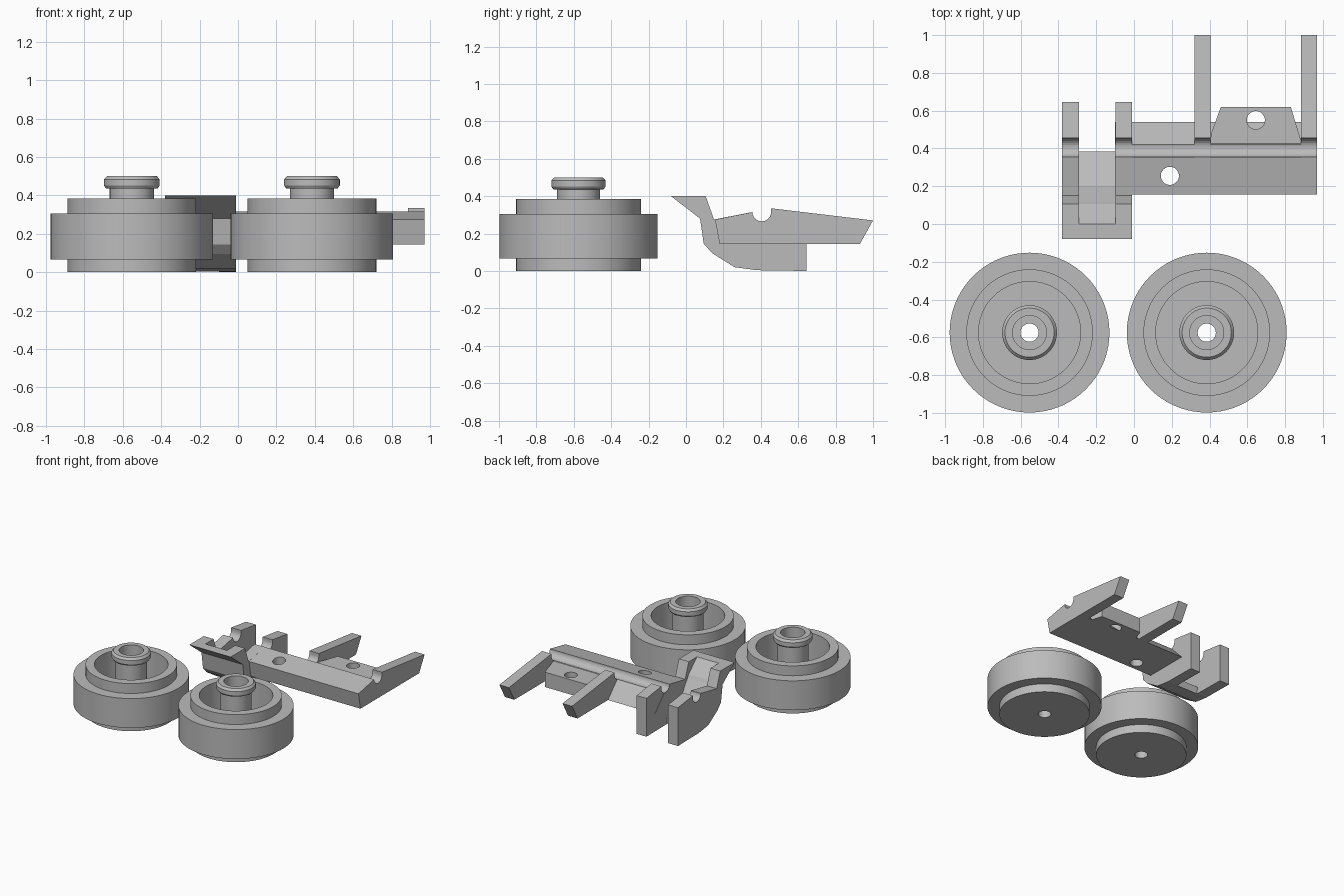
import bpy, bmesh, math
from mathutils import Vector, Matrix

old = bpy.data.objects.get("Cube")
if old:
    bpy.data.objects.remove(old, do_unlink=True)

grey = bpy.data.materials.new("plain_grey")
grey.use_nodes = True
COLOUR = (0.5, 0.5, 0.5, 1)
grey.diffuse_color = COLOUR
grey.node_tree.nodes["Principled BSDF"].inputs["Base Color"].default_value = COLOUR


def finish(name, bm):
    bmesh.ops.recalc_face_normals(bm, faces=bm.faces)
    mesh = bpy.data.meshes.new(name)
    bm.to_mesh(mesh)
    bm.free()
    obj = bpy.data.objects.new(name, mesh)
    mesh.materials.append(grey)
    bpy.context.collection.objects.link(obj)
    return obj


def extrude(name, points, offset):
    bm = bmesh.new()
    face = bm.faces.new([bm.verts.new(p) for p in points])
    geom = bmesh.ops.extrude_face_region(bm, geom=[face], use_keep_orig=True)["geom"]
    moved = [g for g in geom if isinstance(g, bmesh.types.BMVert)]
    bmesh.ops.translate(bm, verts=moved, vec=offset)
    return finish(name, bm)


def side_profile(name, profile, x0, x1):
    """Extrude a (y, z) outline along x."""
    return extrude(name, [(x0, y, z) for y, z in profile], Vector((x1 - x0, 0, 0)))


def drill(obj, x, y, radius=0.048):
    bm = bmesh.new()
    bmesh.ops.create_cone(bm, cap_ends=True, segments=32, radius1=radius,
                          radius2=radius, depth=1, matrix=Matrix.Translation((x, y, 0.2)))
    cutter = finish(obj.name + "_hole_cutter", bm)
    cutter.hide_render = True
    cutter.hide_viewport = True
    cutter.display_type = 'WIRE'
    mod = obj.modifiers.new("hole", 'BOOLEAN')
    mod.operation = 'DIFFERENCE'
    mod.solver = 'EXACT'
    mod.object = cutter


def smooth(obj, degrees=25):
    bpy.ops.object.select_all(action='DESELECT')
    obj.select_set(True)
    bpy.context.view_layer.objects.active = obj
    bpy.ops.object.shade_smooth_by_angle(angle=math.radians(degrees))


def groove(start, end, steps):
    """Points along the round axle groove, angles in degrees."""
    angles = [math.radians(start + (end - start) * i / steps) for i in range(steps + 1)]
    return [(0.405 + 0.05 * math.cos(a), 0.315 + 0.05 * math.sin(a)) for a in angles]


# Wheels: stepped drum with open well, hollow hub and flanged cap
wheel_profile = [
    (0.048, 0), (0.335, 0), (0.335, 0.067), (0.423, 0.067), (0.423, 0.305),
    (0.335, 0.305), (0.335, 0.385), (0.27, 0.385), (0.27, 0.1), (0.115, 0.1),
    (0.115, 0.435), (0.135, 0.437), (0.145, 0.452), (0.145, 0.483),
    (0.13, 0.5), (0.09, 0.5), (0.09, 0.1), (0.048, 0.1)]
for side, x in (("right", -0.553), ("left", 0.385)):
    bm = bmesh.new()
    ring = [bm.verts.new((r, 0, z)) for r, z in wheel_profile]
    edges = [bm.edges.new((ring[i - 1], ring[i])) for i in range(len(ring))]
    bmesh.ops.spin(bm, geom=ring + edges, cent=(0, 0, 0), axis=(0, 0, 1),
                   angle=math.tau, steps=72, use_merge=True)
    bmesh.ops.remove_doubles(bm, verts=bm.verts, dist=0.0005)
    wheel = finish(side + "_wheel", bm)
    wheel.location = (x, -0.575, 0)
    smooth(wheel)

# Cross beam with sloped top, groove and slanted back
beam = side_profile("cross_beam",
                    [(0.155, 0.275)] + groove(180, 290, 8)
                    + [(0.54, 0.145), (0.18, 0.145)], -0.1, 0.97)
drill(beam, 0.19, 0.255)

# Rear plate between the long arms
outline = [(0.4, 0.42), (0.41, 0.485), (0.46, 0.62), (0.83, 0.62), (0.885, 0.44), (0.885, 0.42)]
plate = extrude("rear_plate", [(x, y, 0.145) for x, y in outline], Vector((0, 0, 0.12)))
drill(plate, 0.645, 0.55)

# Long rear arms
arm_profile = ([(0.155, 0.275)] + groove(180, 360, 12)
               + [(0.455, 0.335), (1.0, 0.27), (0.93, 0.145), (0.18, 0.145)])
for name, x in (("inner", 0.32), ("outer", 0.885)):
    side_profile(name + "_long_arm", arm_profile, x, x + 0.085)

# Hook: two cheeks joined by a curved shell with a forward lip
hook_front = [(0.38, 0.004), (0.26, 0.02), (0.14, 0.095), (0.095, 0.145),
              (0.075, 0.28), (-0.08, 0.4)]
cheek_profile = (hook_front + [(0.105, 0.4), (0.15, 0.275)] + groove(180, 360, 12)
                 + [(0.455, 0.335), (0.645, 0.31), (0.645, 0)])
for name, x in (("right", -0.38), ("left", -0.098)):
    side_profile(name + "_hook_cheek", cheek_profile, x, x + 0.088)
side_profile("hook_shell", hook_front + [(0, 0.4), (0.105, 0.3), (0.12, 0.275),
             (0.2, 0.16), (0.385, 0.06)], -0.3, -0.09)
